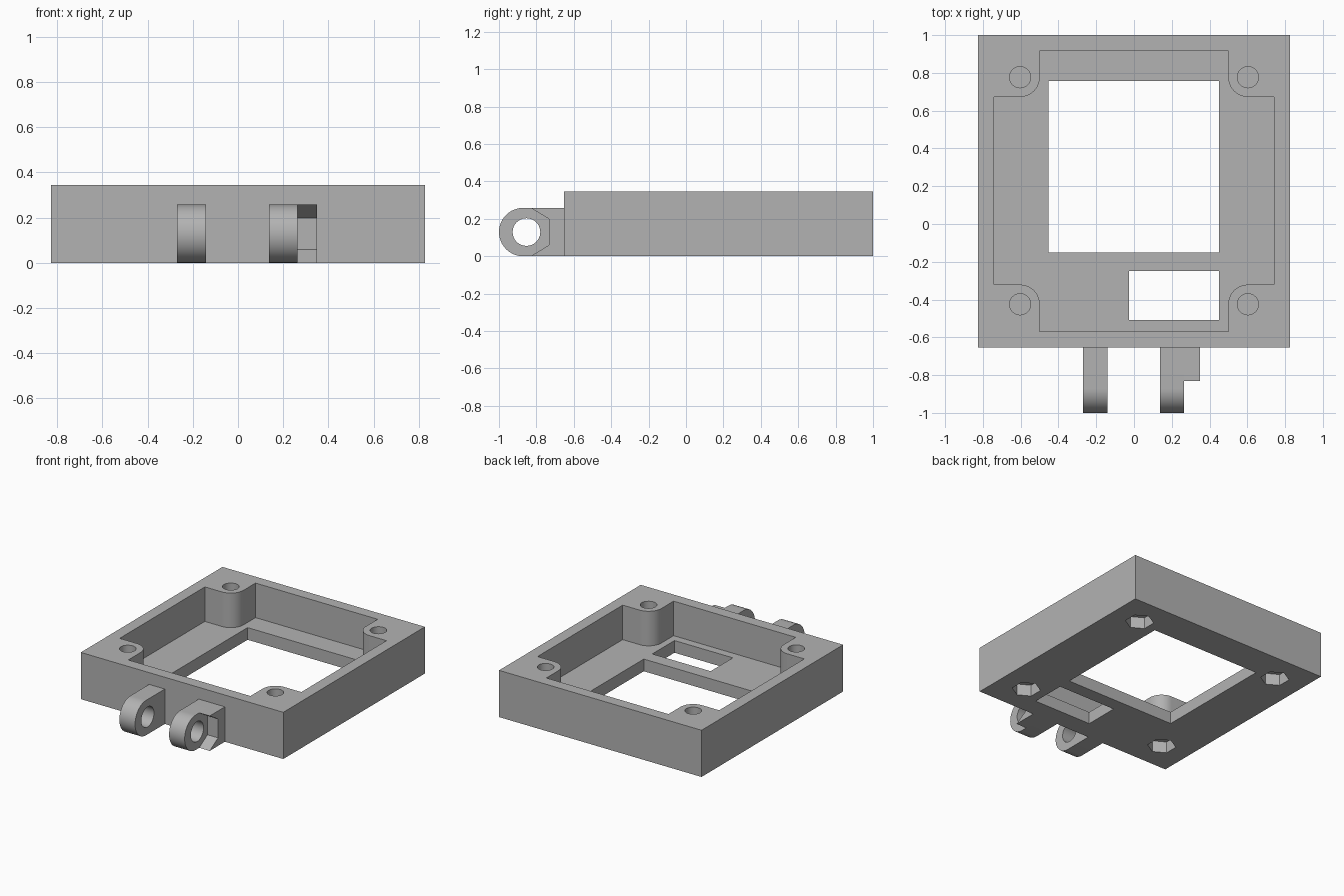
import bpy
import bmesh
from math import cos, sin, pi, radians
from mathutils import Vector

if "Cube" in bpy.data.objects:
    bpy.data.objects.remove(bpy.data.objects["Cube"], do_unlink=True)

grey = bpy.data.materials.new("plain_grey")
grey.use_nodes = True
colour = (0.45, 0.45, 0.45, 1)
grey.diffuse_color = colour
grey.node_tree.nodes["Principled BSDF"].inputs["Base Color"].default_value = colour


def prism(name, outline, low, high, axis="z"):
    """Extrude a 2D outline: (x, y) along z, or (y, z) along x."""
    place = (lambda a, b, h: (a, b, h)) if axis == "z" else (lambda a, b, h: (h, a, b))
    bm = bmesh.new()
    base = bm.faces.new([bm.verts.new(place(a, b, low)) for a, b in outline])
    up = Vector(place(0, 0, high - low))
    new = bmesh.ops.extrude_face_region(bm, geom=[base])["geom"]
    bmesh.ops.translate(bm, vec=up, verts=[v for v in new if isinstance(v, bmesh.types.BMVert)])
    bmesh.ops.recalc_face_normals(bm, faces=bm.faces)
    mesh = bpy.data.meshes.new(name)
    bm.to_mesh(mesh)
    bm.free()
    mesh.materials.append(grey)
    ob = bpy.data.objects.new(name, mesh)
    bpy.context.collection.objects.link(ob)
    return ob


def arc(cx, cy, r, start, end, n):
    angles = [radians(start + (end - start) * i / n) for i in range(n + 1)]
    return [(cx + r * cos(t), cy + r * sin(t)) for t in angles]


def ring(cx, cy, r, n, start=0):
    return arc(cx, cy, r, start, start + 360, n)[:-1]


def rect(x0, x1, y0, y1):
    return [(x0, y0), (x1, y0), (x1, y1), (x0, y1)]


def cut(ob, cutters):
    """Subtract the cutters, bake the result and remove them."""
    for c in cutters:
        c.hide_render = True
        mod = ob.modifiers.new("cut", "BOOLEAN")
        mod.operation = "DIFFERENCE"
        mod.solver = "EXACT"
        mod.object = c
    graph = bpy.context.evaluated_depsgraph_get()
    mesh = bpy.data.meshes.new_from_object(ob.evaluated_get(graph))
    ob.modifiers.clear()
    ob.data = mesh
    for c in cutters:
        bpy.data.objects.remove(c, do_unlink=True)


def smooth(ob):
    bpy.ops.object.select_all(action="DESELECT")
    ob.select_set(True)
    bpy.context.view_layer.objects.active = ob
    bpy.ops.object.shade_smooth_by_angle(angle=radians(30))


HEIGHT, FLOOR, FRONT = 0.345, 0.09, -0.653
SCREW_X, SCREW_BACK, SCREW_FRONT = 0.603, 0.777, -0.425
BOSS = 0.104

# Pocket outline: a rectangle with a rounded screw boss in each corner
pocket = []
for sx, y, wall, start, end in (
    (1, SCREW_BACK, 0.917, 270, 180),
    (-1, SCREW_BACK, 0.917, 0, -90),
    (-1, SCREW_FRONT, -0.568, 90, 0),
    (1, SCREW_FRONT, -0.568, 180, 90),
):
    curve = arc(sx * SCREW_X, y, BOSS, start, end, 12)
    edge_y = y - BOSS if y > 0 else y + BOSS
    side, end_pt = (sx * 0.742, edge_y), (sx * (SCREW_X - BOSS), wall)
    side_first = abs(curve[0][1] - edge_y) < 0.001
    pocket += [side] + curve + [end_pt] if side_first else [end_pt] + curve + [side]

# Tray body with pocket, two floor openings, screw holes and nut recesses
body = prism("tray_body", rect(-0.827, 0.827, FRONT, 1), 0, HEIGHT)
cutters = [
    prism("pocket_cutter", pocket, FLOOR, 1),
    prism("large_opening_cutter", rect(-0.452, 0.45, -0.15, 0.757), -1, 0.2),
    prism("small_opening_cutter", rect(-0.027, 0.45, -0.508, -0.249), -1, 0.2),
]
for x in (-SCREW_X, SCREW_X):
    for y in (SCREW_FRONT, SCREW_BACK):
        cutters.append(prism("screw_cutter", ring(x, y, 0.056, 32), 0.1, 1))
        cutters.append(prism("nut_cutter", ring(x, y, 0.098, 6, 30), -1, 0.085))
cut(body, cutters)
smooth(body)

# Hinge lugs with a round nose and a pin hole
LUG = 0.129
nose = arc(LUG - 1, LUG, LUG, 90, 270, 32)
lug_outline = [(FRONT, 0), (FRONT, 2 * LUG)] + nose
for name, x0, x1 in (("right_lug", -0.269, -0.141), ("left_lug", 0.137, 0.264)):
    lug = prism(name, lug_outline, x0, x1, "x")
    cut(lug, [prism("pin_cutter", ring(-0.853, LUG, 0.074, 40), -1, 1, "x")])
    smooth(lug)

# Nut holder beside the left lug, its front shaped to half a hexagon
holder = [(FRONT, 0), (FRONT, 2 * LUG), (-0.83, 2 * LUG),
          (-0.733, 0.199), (-0.733, 0.059), (-0.83, 0)]
prism("nut_holder", holder, 0.264, 0.35, "x")
